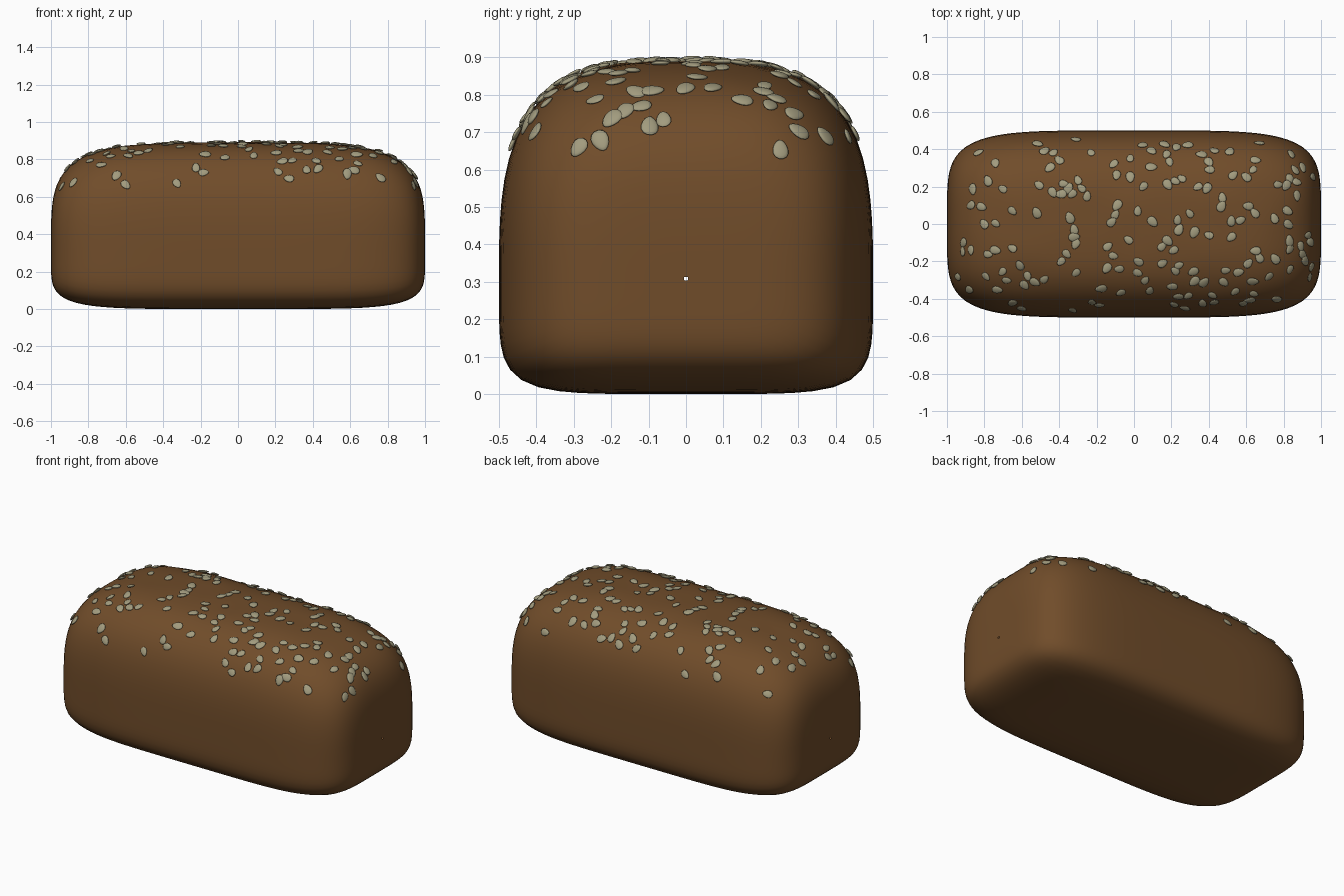
import bpy, bmesh, math, random
from mathutils import Vector, Matrix, noise

if "Cube" in bpy.data.objects:
    bpy.data.objects.remove(bpy.data.objects["Cube"])

random.seed(11)
MID, RISE, DROP, HALF_D = 0.31, 0.58, 0.31, 0.5   # section centre, height above, depth below, half width
STATIONS, SIDES = 72, 72
PLAN_N, TOP_N, BASE_N, ARCH_N = 4.8, 4.2, 5.4, 3.1   # roundness exponents


def material(name, rgb):
    m = bpy.data.materials.new(name)
    m.diffuse_color = (*rgb, 1)
    m.use_nodes = True
    m.node_tree.nodes["Principled BSDF"].inputs["Base Color"].default_value = m.diffuse_color
    return m


def add_object(name, bm, mat):
    mesh = bpy.data.meshes.new(name)
    bmesh.ops.recalc_face_normals(bm, faces=bm.faces)
    for f in bm.faces:
        f.smooth = True
    bm.to_mesh(mesh)
    bm.free()
    mesh.materials.append(mat)
    obj = bpy.data.objects.new(name, mesh)
    bpy.context.collection.objects.link(obj)
    return obj


def taper(x, n):
    """Superellipse falloff from 1 at the middle to 0 at the ends."""
    return max(1 - abs(x) ** n, 0) ** (1 / n)


def squircle(a, n):
    c, s = math.cos(a), math.sin(a)
    k = (abs(c) ** n + abs(s) ** n) ** (1 / n)
    return c / k, s / k


def dimple(x, y, z):
    return 0.006 * z * z * taper(x, TOP_N) * noise.noise(Vector((x * 5, y * 5, 3)))


def crust_point(x, a):
    y, z = squircle(a, ARCH_N if math.sin(a) > 0 else 5.4)
    y *= HALF_D * taper(x, PLAN_N)
    if z > 0:
        return Vector((x, y, MID + z * RISE * taper(x, TOP_N) + dimple(x, y, z)))
    return Vector((x, y, MID + z * DROP * taper(x, BASE_N)))


def top_height(x, y):
    d = HALF_D * taper(x, PLAN_N)
    if d <= abs(y):
        return 0
    z = taper(y / d, ARCH_N)
    return MID + z * RISE * taper(x, TOP_N) + dimple(x, y, z)


# Loaf: rings along the length, leaving a pinhole at each end
bm = bmesh.new()
rings = []
for i in range(STATIONS + 1):
    phi = math.radians(-89.2 + 178.4 * i / STATIONS)
    x = squircle(phi, 5)[1]
    rings.append([bm.verts.new(crust_point(x, 2 * math.pi * j / SIDES)) for j in range(SIDES)])
for r0, r1 in zip(rings, rings[1:]):
    for j in range(SIDES):
        k = (j + 1) % SIDES
        bm.faces.new((r0[j], r0[k], r1[k], r1[j]))
add_object("loaf", bm, material("brown crust", (0.163, 0.073, 0.023)))

# Seeds: main clusters on the top, then a loose scatter between them
clusters = [
    (-.83, .38), (-.78, .23), (-.87, .10), (-.80, 0), (-.65, .07), (-.52, .06), (-.43, .38), (-.40, .34),
    (-.45, .30), (-.39, .16), (-.35, .19), (-.33, .16), (-.28, .19), (-.23, .38), (-.02, .35), (.05, .20),
    (.02, .07), (-.09, .10), (-.10, .05), (-.12, .01), (-.32, -.03), (-.32, -.07), (-.36, -.16), (-.39, -.20),
    (-.65, -.13), (-.74, -.14), (-.91, -.10), (-.87, -.14), (-.61, -.22), (-.53, -.31), (-.68, -.30),
    (-.73, -.35), (-.79, -.28), (-.88, -.35), (-.65, -.42), (-.60, -.45), (-.31, -.26), (-.14, -.12),
    (-.11, -.17), (-.08, -.24), (.02, -.26), (.06, -.30), (.15, -.12), (.18, -.09), (.22, -.25), (.24, -.03),
    (.19, .33), (.18, .21), (.36, .37), (.40, .33), (.39, .19), (.53, .26), (.60, .25), (.67, .43), (.84, .37),
    (.90, .30), (.77, .21), (.83, .24), (.87, .15), (.82, .07), (.75, .03), (.57, .02), (.52, -.07),
    (.40, -.06), (.67, -.18), (.61, -.21), (.72, -.28), (.48, -.31), (.42, -.38), (.54, -.36), (.83, -.09),
    (.89, -.12)]
bm = bmesh.new()
spots = []


def slope_normal(x, y, e=0.004):
    return Vector((top_height(x - e, y) - top_height(x + e, y),
                   top_height(x, y - e) - top_height(x, y + e), 2 * e)).normalized()


def add_seed(x, y):
    n = slope_normal(x, y)
    tilt = Vector([random.uniform(-0.14, 0.14) for _ in range(3)])
    turn = (n + tilt).to_track_quat('Z', 'Y').to_matrix().to_4x4()
    spin = Matrix.Rotation(random.uniform(0, 2 * math.pi), 4, 'Z')
    place = Matrix.Translation(Vector((x, y, top_height(x, y))) + n * 0.004) @ turn @ spin
    size = random.uniform(0.85, 1.1)
    for v in bmesh.ops.create_uvsphere(bm, u_segments=14, v_segments=8, radius=1)["verts"]:
        c = v.co.copy()
        v.co = place @ (Vector((c.x * 0.03, c.y * 0.022 * (1 - 0.22 * c.x), c.z * 0.007)) * size)
    spots.append((x, y))


for x, y in clusters:
    add_seed(x, y)
while len(spots) < 165:
    x, y = random.uniform(-0.96, 0.96), random.uniform(-0.485, 0.48)
    if top_height(x, y) < 0.65 or (x < 0.2 and random.random() < 0.45):
        continue
    # steeper crust covers more surface per step, so keep it equally busy
    if random.random() > 0.5 / slope_normal(x, y).z:
        continue
    if all(math.hypot(x - a, y - b) > 0.035 for a, b in spots):
        add_seed(x, y)
add_object("seeds", bm, material("pale seed", (0.36, 0.33, 0.21)))
